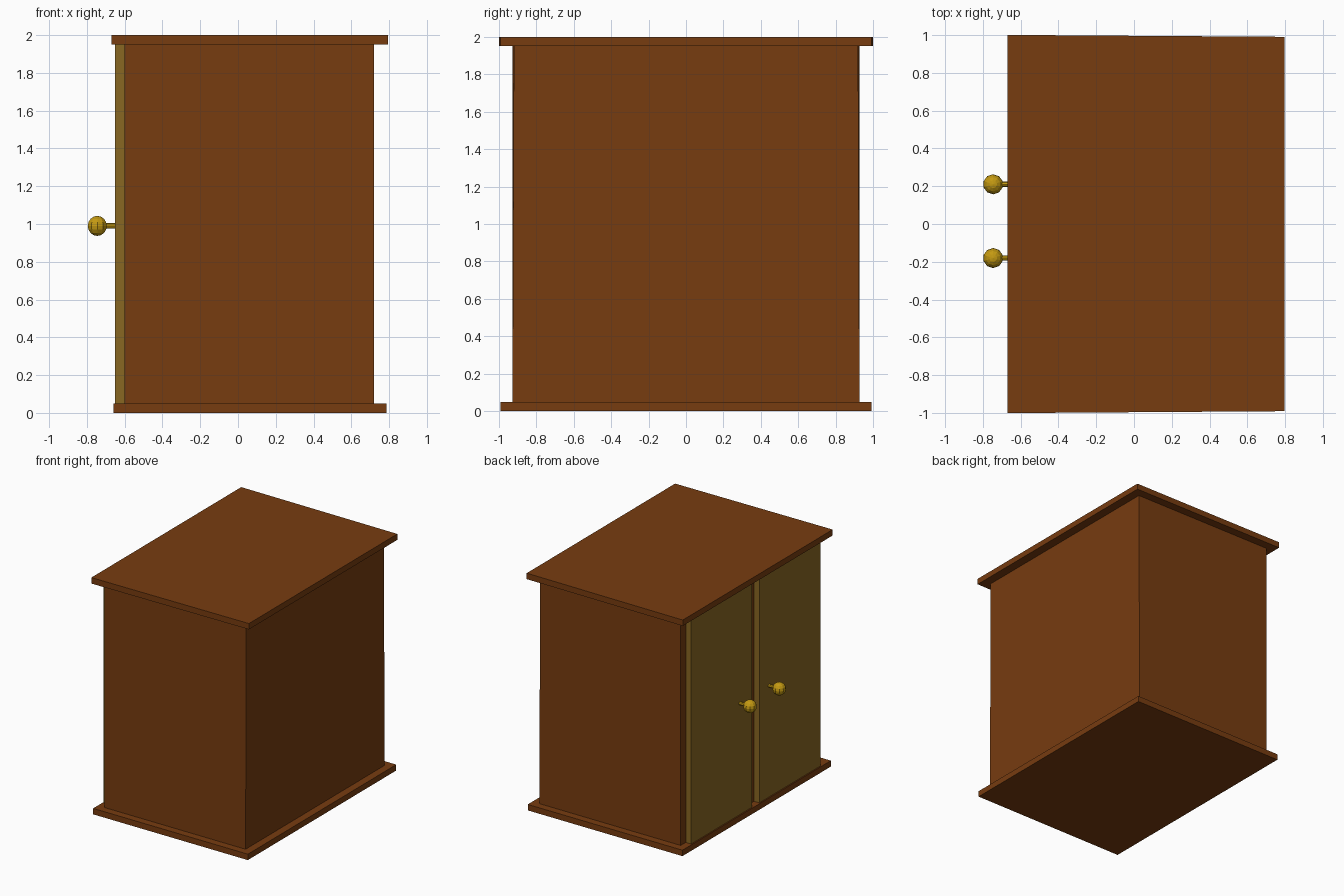
import bpy, bmesh
from math import pi
from mathutils import Matrix

if "Cube" in bpy.data.objects:
    bpy.data.objects.remove(bpy.data.objects["Cube"])


def material(name, rgb):
    m = bpy.data.materials.new(name)
    m.diffuse_color = (*rgb, 1)
    m.use_nodes = True
    m.node_tree.nodes["Principled BSDF"].inputs["Base Color"].default_value = m.diffuse_color
    return m


WOOD = material("dark_wood", (0.185, 0.045, 0.005))
DOOR = material("door_wood", (0.25, 0.135, 0.016))
BRASS = material("brass", (0.55, 0.32, 0.006))


def finish(bm, name, mat):
    bmesh.ops.recalc_face_normals(bm, faces=bm.faces)
    me = bpy.data.meshes.new(name)
    bm.to_mesh(me)
    bm.free()
    me.materials.append(mat)
    ob = bpy.data.objects.new(name, me)
    bpy.context.collection.objects.link(ob)
    return ob


def box(name, x, y, z, mat, taper=0.0, taper_bottom=True):
    """Box from ranges; taper pulls the +x end in along y."""
    bm = bmesh.new()
    bmesh.ops.create_cube(bm, size=1)
    for v in bm.verts:
        back, high = v.co.x > 0, v.co.z > 0
        s = 1 if v.co.y > 0 else -1
        v.co = (x[back], y[v.co.y > 0], z[high])
        if back and (high or taper_bottom):
            v.co.y -= s * taper
    return finish(bm, name, mat)


# Carcass: base board, body, overhanging top board
box("base_board", (-0.66, 0.785), (-0.99, 0.99), (0, 0.05), WOOD)
box("cabinet_body", (-0.60, 0.72), (-0.927, 0.927), (0.05, 1.95), WOOD, 0.008, False)
box("top_board", (-0.67, 0.795), (-1, 1), (1.95, 2.0), WOOD, 0.01)

# Pair of doors on the -x side, each with a knob on a short stem
for side, y, knob_y in (("left", (0.05, 0.86), 0.21), ("right", (-0.865, -0.05), -0.18)):
    box(side + "_door", (-0.65, -0.60), y, (0.05, 1.95), DOOR)
    bm = bmesh.new()
    bmesh.ops.create_uvsphere(bm, u_segments=10, v_segments=8, radius=0.053,
                              matrix=Matrix.Translation((-0.745, knob_y, 0.99)))
    finish(bm, side + "_knob", BRASS)
    bm = bmesh.new()
    bmesh.ops.create_cone(bm, cap_ends=True, segments=8, radius1=0.014, radius2=0.014, depth=0.10,
                          matrix=Matrix.Translation((-0.69, knob_y, 0.99)) @ Matrix.Rotation(pi / 2, 4, 'Y'))
    finish(bm, side + "_knob_stem", BRASS)
